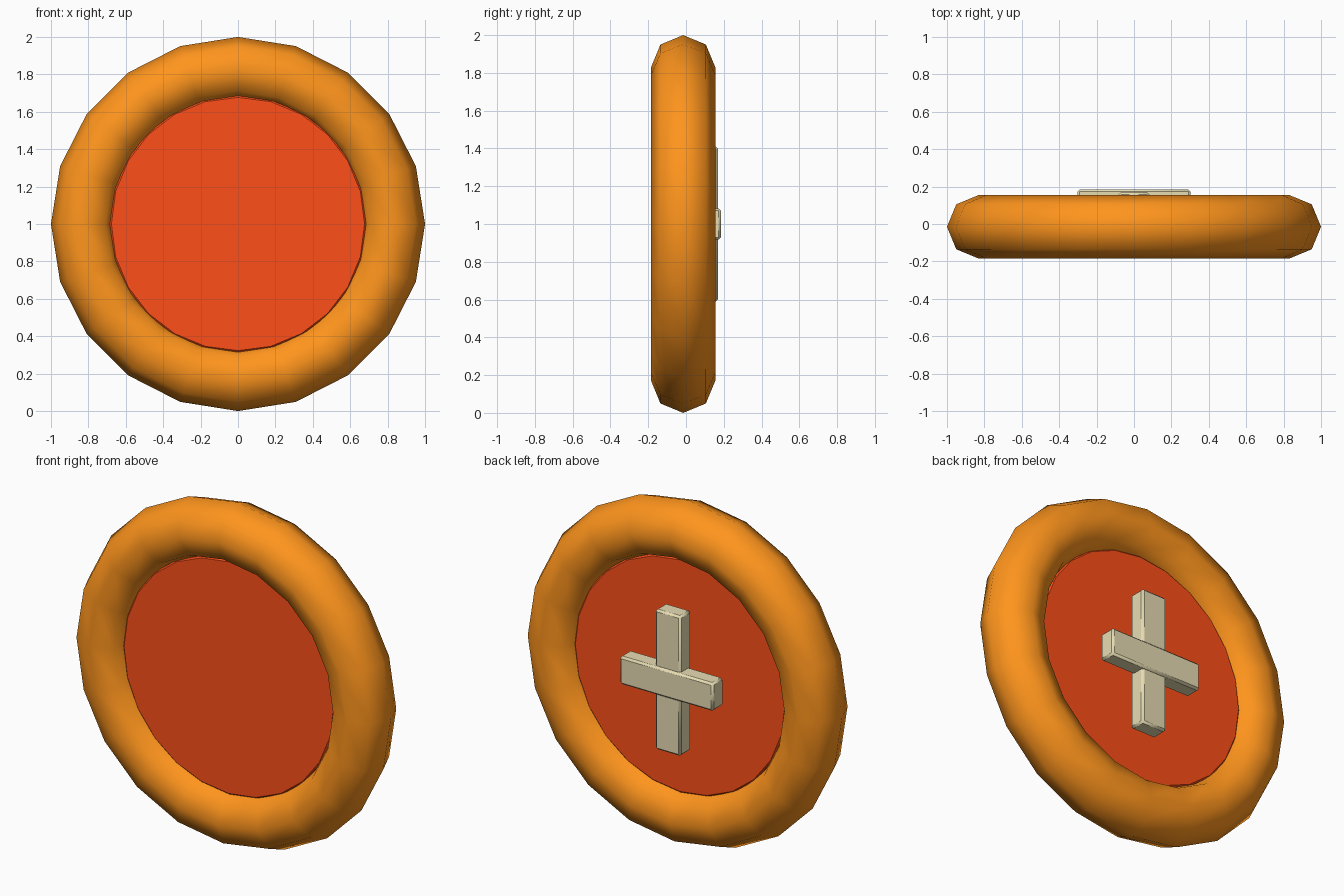
import bpy
from math import pi, radians

if "Cube" in bpy.data.objects:
    bpy.data.objects.remove(bpy.data.objects["Cube"])

RING_Y = -0.015   # mid-plane of ring and disc
FACE_ON = (pi / 2, 0, 0)


def finish(name, color, angle, bevel=0):
    obj = bpy.context.object
    obj.name = name
    mat = bpy.data.materials.new(name + "_colour")
    mat.diffuse_color = (*color, 1)
    mat.use_nodes = True
    mat.node_tree.nodes["Principled BSDF"].inputs["Base Color"].default_value = mat.diffuse_color
    obj.data.materials.append(mat)
    bpy.ops.object.shade_smooth_by_angle(angle=radians(angle))
    if bevel:
        mod = obj.modifiers.new("Bevel", 'BEVEL')
        mod.width = bevel
        mod.segments = 1
        mod.limit_method = 'ANGLE'


def bar(name, size, y):
    bpy.ops.mesh.primitive_cube_add(size=1, location=(0, y, 1))
    bpy.context.object.scale = size
    bpy.ops.object.transform_apply(location=False, rotation=False, scale=True)
    finish(name, (0.80, 0.72, 0.45), 20, 0.012)


# Low-sided smooth ring
bpy.ops.mesh.primitive_torus_add(major_radius=0.83, minor_radius=0.17,
                                 major_segments=20, minor_segments=8,
                                 location=(0, RING_Y, 1), rotation=FACE_ON)
finish("ring", (1.0, 0.30, 0.012), 180)

# Flat disc filling the ring
bpy.ops.mesh.primitive_cylinder_add(vertices=24, radius=0.685, depth=0.142,
                                    location=(0, RING_Y, 1), rotation=FACE_ON)
finish("disc", (1.0, 0.08, 0.01), 30, 0.008)

# Crossed bars on the back
bar("upright_bar", (0.165, 0.10, 0.82), 0.12)
bar("cross_bar", (0.605, 0.10, 0.165), 0.135)
